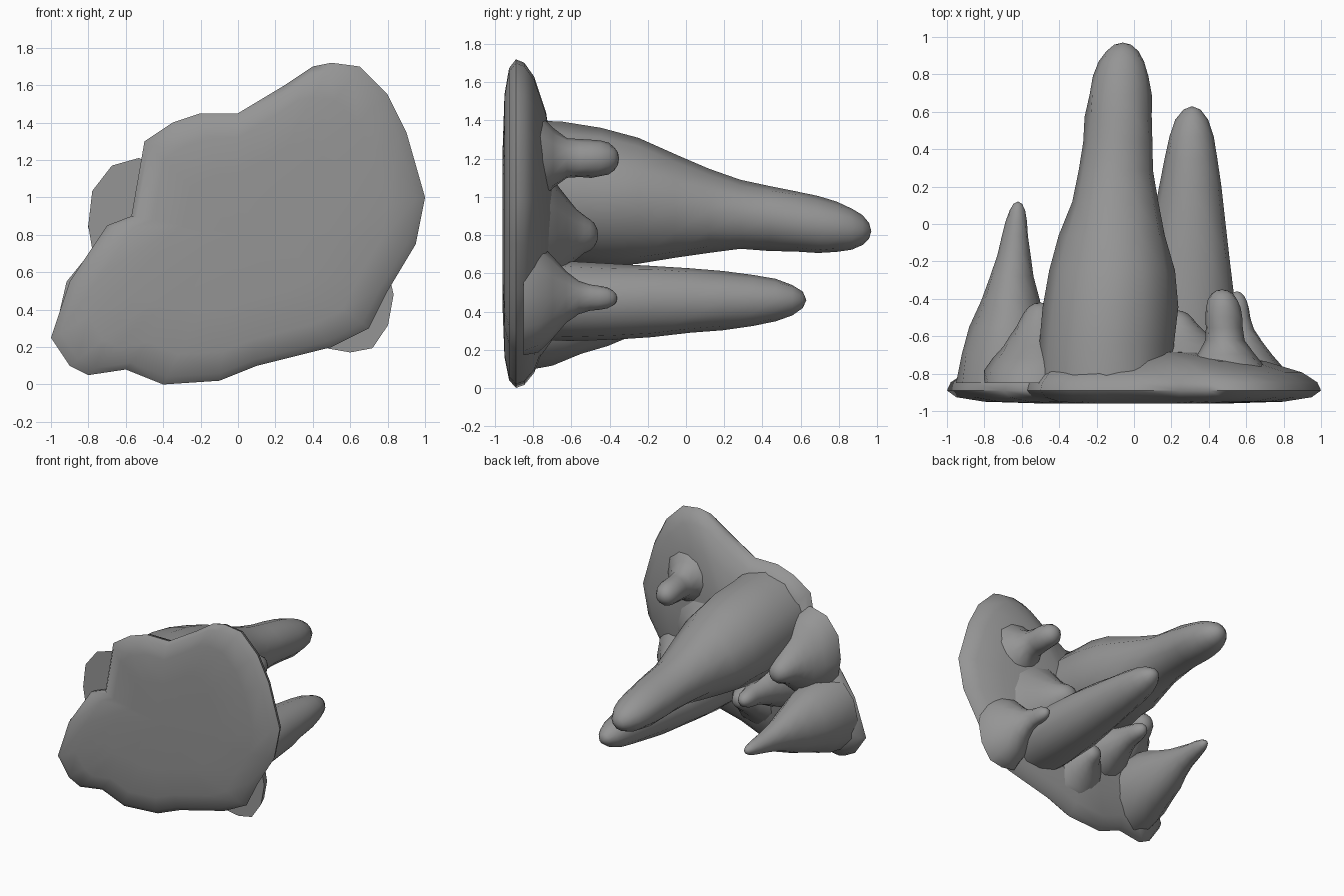
import bpy, bmesh, math, random
from mathutils import Vector

random.seed(4)
default_cube = bpy.data.objects.get("Cube")
if default_cube:
    bpy.data.objects.remove(default_cube)

grey = (0.3, 0.3, 0.3, 1)
stone = bpy.data.materials.new("grey_stone")
stone.use_nodes = True
stone.diffuse_color = grey
stone.node_tree.nodes["Principled BSDF"].inputs["Base Color"].default_value = grey


def loft(name, rings, start_point, end_point):
    """Skin a list of equal-length rings and close both ends to a point."""
    bm = bmesh.new()
    loops = [[bm.verts.new(point) for point in ring] for ring in rings]
    for lower, upper in zip(loops, loops[1:]):
        for i in range(len(lower)):
            bm.faces.new((lower[i - 1], lower[i], upper[i], upper[i - 1]))
    for loop, point in ((loops[0], start_point), (loops[-1], end_point)):
        pole = bm.verts.new(point)
        for i in range(len(loop)):
            bm.faces.new((loop[i - 1], loop[i], pole))
    bmesh.ops.recalc_face_normals(bm, faces=bm.faces)
    mesh = bpy.data.meshes.new(name)
    bm.to_mesh(mesh)
    bm.free()
    mesh.materials.append(stone)
    obj = bpy.data.objects.new(name, mesh)
    bpy.context.collection.objects.link(obj)
    bpy.ops.object.select_all(action='DESELECT')
    obj.select_set(True)
    bpy.context.view_layer.objects.active = obj
    bpy.ops.object.shade_smooth_by_angle(angle=math.radians(50))


def smoothstep(low, high, value):
    t = min(max((value - low) / (high - low), 0), 1)
    return t * t * (3 - 2 * t)


def spike(name, root, tip, wide, narrow, neck=(0, 0.6), bulge=0, steps=10, rough=0.04):
    """Finger of rock: (half width, half height) shrinks from wide to narrow
    over the neck, swells by bulge along the shaft, then rounds off at the tip."""
    root, tip = Vector(root), Vector(tip)
    wide, narrow = Vector(wide), Vector(narrow)
    sides = 12
    rings = []
    for step in range(steps):
        # Stations crowd together toward the rounded tip
        t = math.sin(math.pi / 2 * step / steps)
        center = root.lerp(tip, t)
        size = wide.lerp(narrow, smoothstep(*neck, t))
        size *= (1 + bulge * math.sin(math.pi * t)) * math.sqrt(1 - t ** 9)
        ring = []
        for side in range(sides):
            angle = math.tau * side / sides
            lump = 1 + random.uniform(-rough, rough)
            offset = Vector((size.x * math.cos(angle), 0, size.y * math.sin(angle)))
            ring.append(center + offset * lump)
        rings.append(ring)
    loft(name, rings, root, tip)


# Wall slab: irregular outline, nearly flat in front and domed behind
outline = [(-1, .25), (-.9, .1), (-.8, .05), (-.6, .08), (-.4, 0), (-.1, .02),
           (.1, .1), (.5, .2), (.7, .3), (.8, .5), (.95, .75), (1, 1),
           (.9, 1.35), (.8, 1.55), (.65, 1.7), (.5, 1.72), (.4, 1.7), (.25, 1.6),
           (0, 1.45), (-.2, 1.45), (-.35, 1.4), (-.5, 1.3), (-.57, .9),
           (-.7, .85), (-.9, .55)]
middle = Vector((0, 0, .8))
rim_y, front_depth, back_depth = -.89, .07, .22


def slab_layer(scale, y):
    return [(x * scale, y, middle.z + (z - middle.z) * scale) for x, z in outline]


front_layers = [slab_layer(s, rim_y - front_depth * math.sqrt(1 - s ** 6))
                for s in (.5, .8, .95)]
back_layers = [slab_layer(s, rim_y + back_depth * math.sqrt(1 - s * s))
               for s in (1, .98, .9, .7, .4)]
loft("wall_slab", front_layers + back_layers,
     middle + Vector((0, rim_y - front_depth, 0)),
     middle + Vector((0, rim_y + back_depth, 0)))

# Large spikes
spike("main_spike", root=(-.15, -.85, 1.05), tip=(-.06, .97, .82),
      wide=(.36, .36), narrow=(.19, .17), neck=(.2, .7), steps=14, rough=.03)
spike("second_spike", root=(.28, -.85, .45), tip=(.31, .63, .46),
      wide=(.25, .2), narrow=(.14, .13), neck=(0, .9), bulge=.15, rough=.03)
spike("side_spike", root=(-.7, -.85, .4), tip=(-.62, .12, .42),
      wide=(.25, .3), narrow=(.07, .07), neck=(0, .9))

# Small stubs growing from the slab
spike("upper_stub", root=(.5, -.85, 1.2), tip=(.47, -.35, 1.2),
      wide=(.25, .28), narrow=(.1, .1), neck=(0, .5))
spike("lower_stub", root=(.6, -.85, .48), tip=(.55, -.36, .47),
      wide=(.23, .32), narrow=(.06, .07), neck=(0, .7))

# Lumps and ridges between the spikes
spike("left_lump", root=(-.53, -.85, .85), tip=(-.5, -.42, .8),
      wide=(.28, .36), narrow=(.1, .1), neck=(0, .9))
spike("under_lump", root=(-.3, -.85, .6), tip=(-.32, -.25, .6),
      wide=(.25, .25), narrow=(.08, .08), neck=(0, .8))
spike("right_ridge", root=(.32, -.85, .82), tip=(.22, -.46, .8),
      wide=(.4, .4), narrow=(.1, .1), neck=(0, .9))
spike("bottom_lump", root=(-.1, -.85, .42), tip=(-.08, -.53, .43),
      wide=(.28, .3), narrow=(.08, .08), neck=(0, .9))
